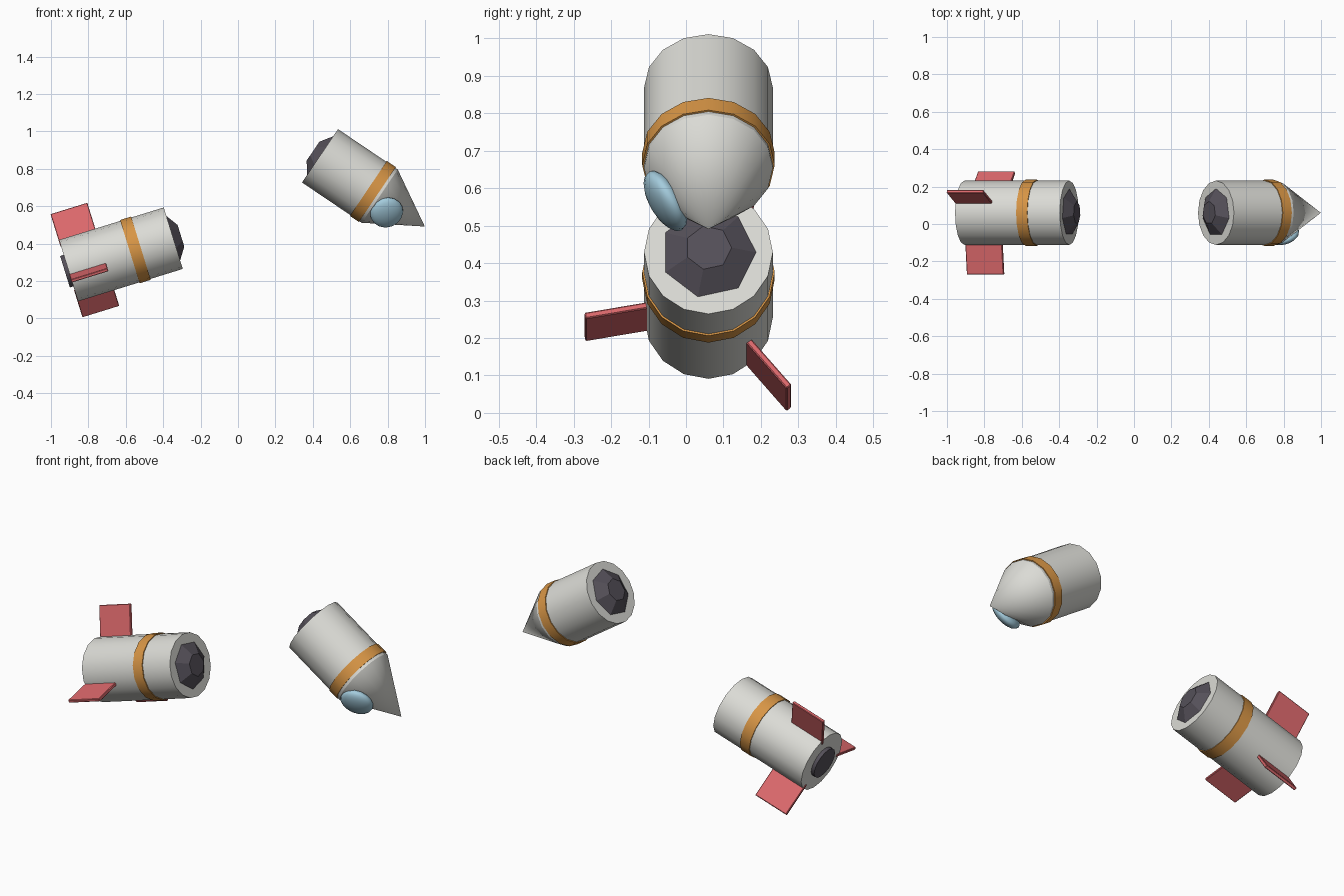
import bpy, bmesh, math
from mathutils import Matrix, Vector

cube = bpy.data.objects.get("Cube")
if cube:
    bpy.data.objects.remove(cube, do_unlink=True)


def material(name, rgb):
    m = bpy.data.materials.new(name)
    m.use_nodes = True
    m.diffuse_color = (*rgb, 1)
    m.node_tree.nodes["Principled BSDF"].inputs["Base Color"].default_value = (*rgb, 1)
    return m


HULL = material("pale hull", (0.71, 0.71, 0.67))
BAND = material("orange band", (0.68, 0.30, 0.06))
FIN = material("red fin", (0.72, 0.14, 0.15))
DARK = material("charcoal", (0.09, 0.08, 0.10))
GLASS = material("blue glass", (0.37, 0.60, 0.72))


def frame(origin, angle):
    """Local z runs along the hull axis, local y stays world y."""
    c, s = math.cos(angle), math.sin(angle)
    rot = Matrix(((s, 0, c), (0, 1, 0), (-c, 0, s))).to_4x4()
    return Matrix.Translation(origin) @ rot


def add(name, bm, mat, matrix, smooth=True):
    bmesh.ops.recalc_face_normals(bm, faces=bm.faces)
    me = bpy.data.meshes.new(name)
    bm.to_mesh(me)
    bm.free()
    me.materials.append(mat)
    ob = bpy.data.objects.new(name, me)
    bpy.context.collection.objects.link(ob)
    ob.matrix_world = matrix
    if smooth:
        bpy.ops.object.select_all(action="DESELECT")
        ob.select_set(True)
        bpy.context.view_layer.objects.active = ob
        bpy.ops.object.shade_smooth_by_angle(angle=math.radians(35))
    return ob


def drum(name, mat, base, z0, z1, r0, r1, sides=16, smooth=True):
    """Cylinder or cone between two heights on a hull axis."""
    bm = bmesh.new()
    bmesh.ops.create_cone(bm, cap_ends=True, segments=sides, radius1=r0,
                          radius2=r1, depth=z1 - z0)
    return add(name, bm, mat, base @ Matrix.Translation((0, 0, (z0 + z1) / 2)), smooth)


R = 0.172
Y = 0.06
tail = frame((-0.626, Y, 0.342), math.radians(17.2))
nose = frame((0.4385, Y, 0.869), math.radians(-34))

# Tail half
drum("tail_hull", HULL, tail, -0.293, 0.293, R, R)
drum("tail_band", BAND, tail, 0.05, 0.112, 0.177, 0.177)
drum("tail_fracture", DARK, tail, 0.28, 0.336, 0.147, 0.062, 7, False)
drum("engine_nozzle", DARK, tail, -0.313, -0.28, 0.088, 0.088)

# Three fins around the tail
for i in range(3):
    bm = bmesh.new()
    bmesh.ops.create_cube(bm, size=1, matrix=Matrix.Diagonal((0.19, 0.017, 0.206, 1)))
    bmesh.ops.bevel(bm, geom=bm.edges[:], offset=0.003, segments=1, affect="EDGES")
    turn = Matrix.Rotation(math.radians(160 + 120 * i), 4, "Z")
    add(f"fin_{i + 1}", bm, FIN, tail @ turn @ Matrix.Translation((0.24, 0, -0.193)), False)

# Nose half
drum("nose_hull", HULL, nose, 0, 0.385, R, R)
drum("nose_band", BAND, nose, 0.312, 0.37, 0.177, 0.177)
drum("nose_cone", HULL, nose, 0.385, 0.676, R, 0)
drum("nose_fracture", DARK, nose, -0.045, 0.012, 0.062, 0.147, 7, False)

# Bulging window on the cone
bm = bmesh.new()
bmesh.ops.create_uvsphere(bm, u_segments=16, v_segments=10, radius=1)
aim = Vector((0.2, -0.85, -0.49)).to_track_quat("Z", "Y").to_matrix().to_4x4()
add("window", bm, GLASS, Matrix.Translation((0.795, -0.055, 0.566)) @ aim
    @ Matrix.Diagonal((0.09, 0.09, 0.04, 1)))
